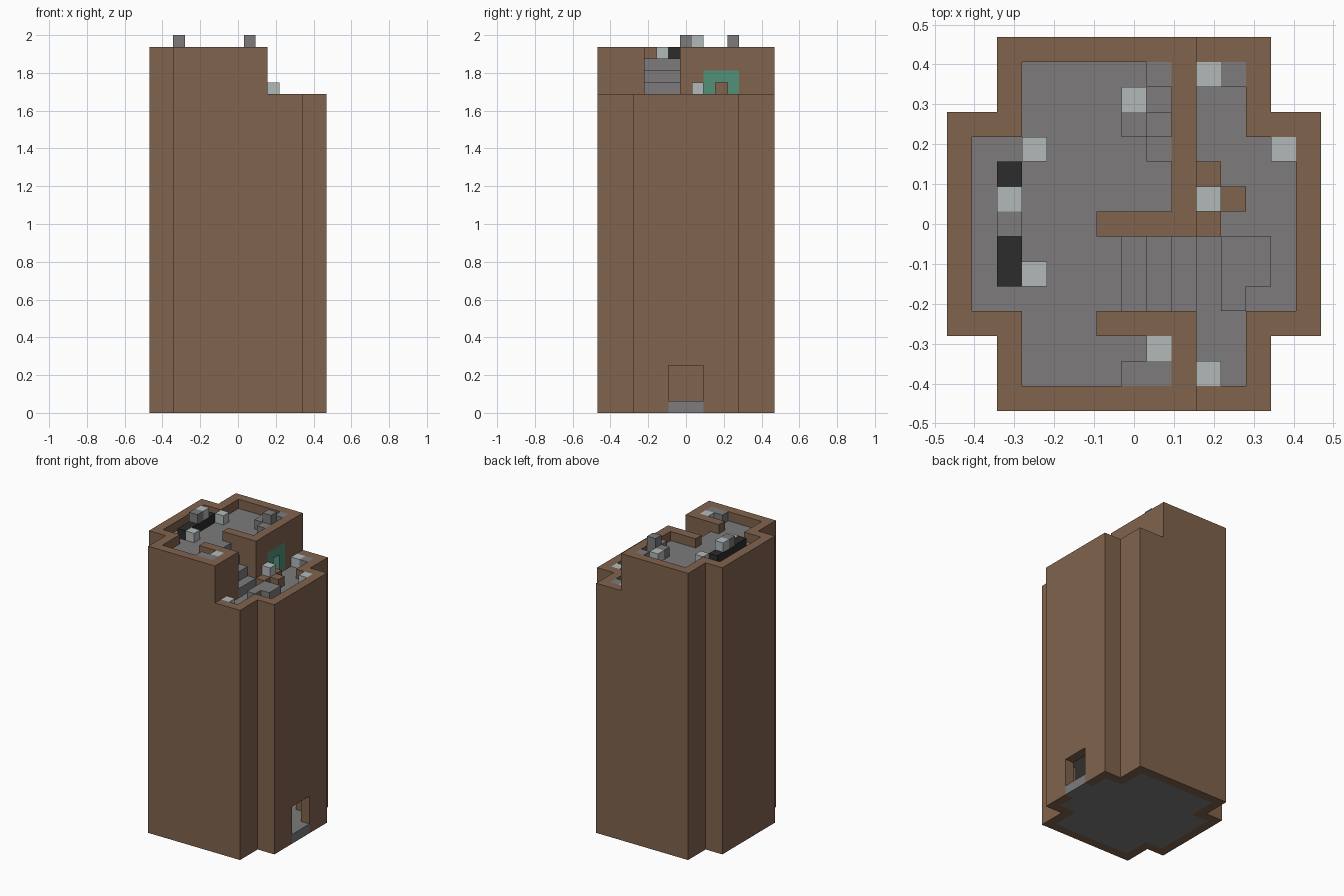
import bpy, bmesh

U = 1 / 16      # one building block
N = 15          # blocks across the footprint

cube = bpy.data.objects.get("Cube")
if cube:
    bpy.data.objects.remove(cube)


def material(name, rgb):
    m = bpy.data.materials.new(name)
    m.use_nodes = True
    m.diffuse_color = (*rgb, 1)
    m.node_tree.nodes["Principled BSDF"].inputs["Base Color"].default_value = (*rgb, 1)
    return m


BROWN = material("brown_wall", (0.216, 0.125, 0.074))
GREY = material("grey_stone", (0.205, 0.198, 0.200))
PALE = material("pale_grey", (0.45, 0.485, 0.485))
BLACK = material("black_stone", (0.025, 0.025, 0.025))
GREEN = material("green_frame", (0.084, 0.283, 0.188))

cells = {}      # block position -> part name
parts = {}      # part name -> material


def fill(part, mat, xs, ys, zs, keep=lambda i, j: True):
    """Fill an inclusive block range with one part."""
    parts[part] = mat
    span = lambda r: range(r[0], r[1] + 1) if isinstance(r, tuple) else (r,)
    for i in span(xs):
        for j in span(ys):
            if keep(i, j):
                for k in span(zs):
                    cells[i, j, k] = part


def carve(xs, ys, zs):
    for i in xs:
        for j in ys:
            for k in zs:
                cells.pop((i, j, k), None)


def inside(i, j):
    """Cross-shaped footprint."""
    return 0 <= i < N and 0 <= j < N and (2 <= i <= 12 or 3 <= j <= 11)


def rim(i, j):
    return inside(i, j) and not all(
        inside(i + a, j + b) for a in (-1, 0, 1) for b in (-1, 0, 1))


def core(i, j):
    return inside(i, j) and not rim(i, j)


ALL = (0, N - 1)

# Tower shell: high side and low side
fill("tower_wall", BROWN, (0, 9), ALL, (0, 30), rim)
fill("tower_wall", BROWN, (10, 14), ALL, (0, 26), rim)

# Floors and roofs
fill("ground_floor", GREY, ALL, ALL, 0, core)
fill("inner_floor", GREY, ALL, ALL, 5, core)
fill("terrace_floor", GREY, ALL, ALL, 25, core)
fill("upper_roof", GREY, (0, 8), ALL, 29, core)

# Dividing wall between upper roof and terrace, with stair side walls
fill("dividing_wall", BROWN, 9, (0, 3), (26, 30), inside)
fill("dividing_wall", BROWN, 9, (7, 14), (26, 30), inside)
for j in (3, 7):
    fill("stair_side_wall", BROWN, (6, 9), j, (26, 30))

# Stairs from the terrace to the upper roof
carve((7, 8, 9), (4, 5, 6), range(26, 31))
for step in range(3):
    fill("stairs", GREY, 7 + step, (4, 6), (26, 28 - step))
fill("stairs", GREY, 6, (4, 6), (26, 29))

# Green frame around the terrace doorway
fill("doorway_frame", GREEN, 9, (9, 11), (26, 28))
carve((9,), (10,), (26, 27))

# Street entrance with its threshold
carve((14,), (6, 7, 8), (1, 2, 3))
fill("threshold", GREY, 14, (6, 8), 0)

# Terrace furniture
fill("stone_table", GREY, (11, 12), (5, 6), 26)
fill("stone_table", GREY, 11, 4, 26)
fill("terrace_bench", BROWN, 10, (7, 9), 26)
fill("terrace_bench", BROWN, 11, 8, 26)
fill("terrace_stone", GREY, 11, 13, 26)
fill("terrace_lamp", PALE, 10, 8, 27)
for i, j in ((10, 13), (13, 10), (10, 1)):
    fill("terrace_lamp", PALE, i, j, 26)

# Upper roof furniture
fill("black_counter", BLACK, 2, (5, 9), 30)
fill("counter_stone", GREY, 2, 7, 31)
for i, j, k in ((2, 8, 31), (3, 10, 30), (3, 5, 30), (7, 12, 30), (8, 2, 30)):
    fill("roof_lamp", PALE, i, j, k)
fill("roof_seat", GREY, 8, (10, 11), 30)
fill("roof_seat", GREY, 7, 11, 30)
fill("roof_seat", GREY, 8, 11, 31)
fill("roof_stone", GREY, 8, 13, 30)
fill("roof_stone", GREY, (7, 8), 1, 30)

# Lamp inside the ground floor
fill("entrance_lamp", PALE, 11, 12, 1)

# Turn each part into a mesh of its exposed faces
for part, mat in parts.items():
    bm = bmesh.new()
    verts = {}

    def vert(p):
        if p not in verts:
            verts[p] = bm.verts.new((U * (p[0] - N / 2), U * (p[1] - N / 2), U * p[2]))
        return verts[p]

    for cell, owner in cells.items():
        if owner != part:
            continue
        for axis in range(3):
            for side in (0, 1):
                near = list(cell)
                near[axis] += 2 * side - 1
                if tuple(near) in cells:
                    continue
                ring = []
                for a, b in ((0, 0), (1, 0), (1, 1), (0, 1)):
                    p = list(cell)
                    p[axis] += side
                    p[(axis + 1) % 3] += a
                    p[(axis + 2) % 3] += b
                    ring.append(vert(tuple(p)))
                bm.faces.new(ring if side else ring[::-1])
    bmesh.ops.dissolve_limit(bm, angle_limit=0.01, verts=bm.verts, edges=bm.edges)
    mesh = bpy.data.meshes.new(part)
    bm.to_mesh(mesh)
    bm.free()
    mesh.materials.append(mat)
    bpy.context.collection.objects.link(bpy.data.objects.new(part, mesh))
